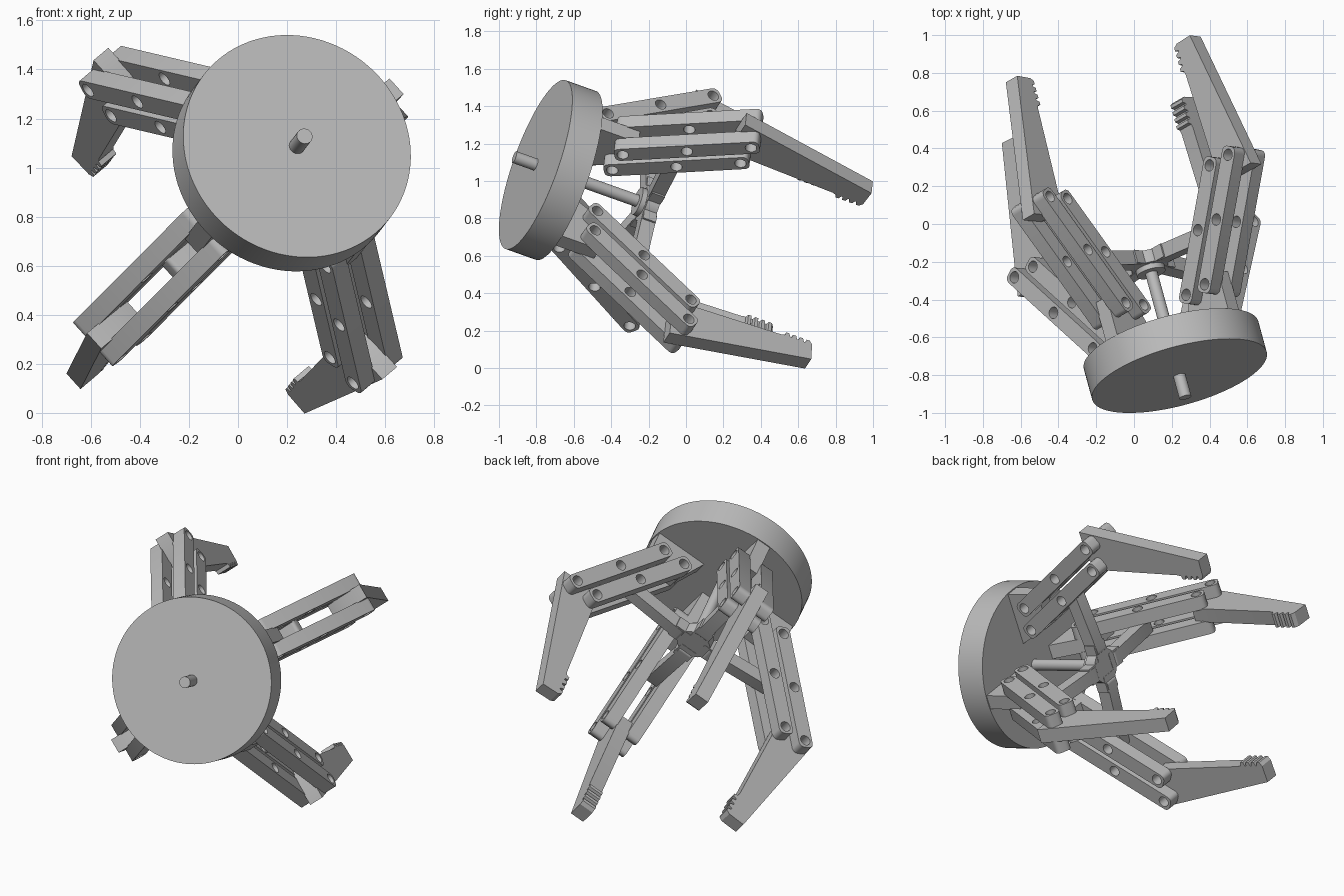
import bpy
import bmesh
from math import sin, cos, pi, radians
from mathutils import Vector, Matrix

cube = bpy.data.objects.get("Cube")
if cube:
    bpy.data.objects.remove(cube)

# One plain grey for everything
grey = bpy.data.materials.new("plain_grey")
grey.use_nodes = True
grey.diffuse_color = (0.5, 0.5, 0.5, 1)
grey.node_tree.nodes["Principled BSDF"].inputs["Base Color"].default_value = (0.5, 0.5, 0.5, 1)

# Tilted frame: axis points from the base plate to the fingertips
axis = Vector((-0.25, 0.914, -0.326)).normalized()
out = Vector((0.703, 0.393, 0.593))
out = (out - axis * out.dot(axis)).normalized()
side = axis.cross(out)
origin = Vector((0.192, -0.626, 1.024))


def frame(ex, ey, ez):
    m = Matrix((ex, ey, ez)).transposed().to_4x4()
    m.translation = origin
    return m


def finish(name, mesh, matrix):
    mesh.materials.clear()
    mesh.materials.append(grey)
    mesh.shade_smooth()
    mesh.set_sharp_from_angle(angle=radians(30))
    obj = bpy.data.objects.new(name, mesh)
    obj.matrix_world = matrix
    bpy.context.collection.objects.link(obj)
    return obj


def circle(center, radius, n=20):
    return [(center[0] + radius * cos(2 * pi * i / n),
             center[1] + radius * sin(2 * pi * i / n)) for i in range(n)]


def plate_mesh(name, loops, z0, z1):
    """Flat plate with holes: first loop is the outline."""
    curve = bpy.data.curves.new(name + "_outline", 'CURVE')
    curve.dimensions = '2D'
    curve.fill_mode = 'BOTH'
    curve.extrude = (z1 - z0) / 2
    for pts in loops:
        s = curve.splines.new('POLY')
        s.points.add(len(pts) - 1)
        for p, q in zip(s.points, pts):
            p.co = (q[0], q[1], 0, 1)
        s.use_cyclic_u = True
    tmp = bpy.data.objects.new(name + "_tmp", curve)
    bpy.context.collection.objects.link(tmp)
    deps = bpy.context.evaluated_depsgraph_get()
    mesh = bpy.data.meshes.new_from_object(tmp.evaluated_get(deps))
    bpy.data.objects.remove(tmp)
    bpy.data.curves.remove(curve)
    bm = bmesh.new()
    bm.from_mesh(mesh)
    bmesh.ops.remove_doubles(bm, verts=bm.verts, dist=0.0005)
    bmesh.ops.translate(bm, verts=bm.verts, vec=(0, 0, (z0 + z1) / 2))
    bmesh.ops.recalc_face_normals(bm, faces=bm.faces)
    bm.to_mesh(mesh)
    bm.free()
    return mesh


def bar_outline(p, q, half, corner):
    """Rounded rectangle around the line from p to q."""
    p, q = Vector(p), Vector(q)
    d = (q - p).normalized()
    n = Vector((-d.y, d.x))
    length, k = (q - p).length, half - corner
    pts = []
    for i, (x, y) in enumerate(((length + k, k), (-k, k), (-k, -k), (length + k, -k))):
        for j in range(5):
            t = (i + j / 4) * pi / 2
            pts.append(p + d * (x + corner * cos(t)) + n * (y + corner * sin(t)))
    return pts


def cylinder(name, radius, h0, h1, n=64):
    bm = bmesh.new()
    bmesh.ops.create_cone(bm, cap_ends=True, segments=n, radius1=radius, radius2=radius,
                          depth=h1 - h0, matrix=Matrix.Translation((0, 0, (h0 + h1) / 2)))
    mesh = bpy.data.meshes.new(name)
    bm.to_mesh(mesh)
    bm.free()
    return finish(name, mesh, frame(out, side, axis))


# Base plate, push rod and hub
cylinder("base_plate", 0.479, -0.195, -0.018, 96)
cylinder("push_rod", 0.033, -0.32, 0.44, 24)
cylinder("rod_collar", 0.078, 0.4, 0.47, 32)
cylinder("hub", 0.1, 0.43, 0.5, 24)

# Linkage points as (radius, height): inner and outer parallel bars
inner = ((0.283, 0.14), (0.667, 0.722))
outer = ((0.423, 0.14), (0.807, 0.722))


def middle(bar):
    return [(a + b) / 2 for a, b in zip(*bar)]


meshes = {}
for label, bar in (("inner", inner), ("outer", outer)):
    loops = [bar_outline(*bar, 0.046, 0.03)]
    loops += [circle(c, 0.031) for c in (bar[0], middle(bar), bar[1])]
    for hand, z0 in (("left", 0.038), ("right", -0.12)):
        name = f"{label}_{hand}_bar"
        meshes[name] = plate_mesh(name, loops, z0, z0 + 0.082)

# Wedge bracket standing on the base plate
bracket = [(0.15, -0.03), (0.472, -0.03), (0.472, 0.205), (0.26, 0.195)]
meshes["bracket"] = plate_mesh("bracket", [bracket], -0.043, 0.043)

# Finger with gripping teeth near the tip
finger = [(0.64, 0.68), (0.74, 0.65), (0.88, 0.65), (0.71, 1.465), (0.608, 1.46)]
for i in range(4):
    h = 1.445 - i * 0.04
    finger += [(0.586, h), (0.586, h - 0.018), (0.608, h - 0.024), (0.608, h - 0.032)]
finger.append((0.613, 1.28))
meshes["finger"] = plate_mesh("finger", [finger], -0.043, 0.043)

# Drive link from the hub to the inner bar, and the hub lug that holds it
meshes["drive_link"] = plate_mesh(
    "drive_link", [bar_outline((0.12, 0.465), middle(inner), 0.04, 0.02)], -0.04, 0.04)
meshes["hub_lug"] = plate_mesh(
    "hub_lug", [[(0.05, 0.428), (0.15, 0.428), (0.15, 0.502), (0.05, 0.502)]], -0.05, 0.05)

# Four identical fingers around the axis
for k, place in enumerate(("upper_left", "lower_left", "lower_right", "upper_right")):
    radial = Matrix.Rotation(k * pi / 2, 3, axis) @ out
    matrix = frame(radial, axis, radial.cross(axis))
    for part, mesh in meshes.items():
        finish(f"{place}_{part}", mesh, matrix)
